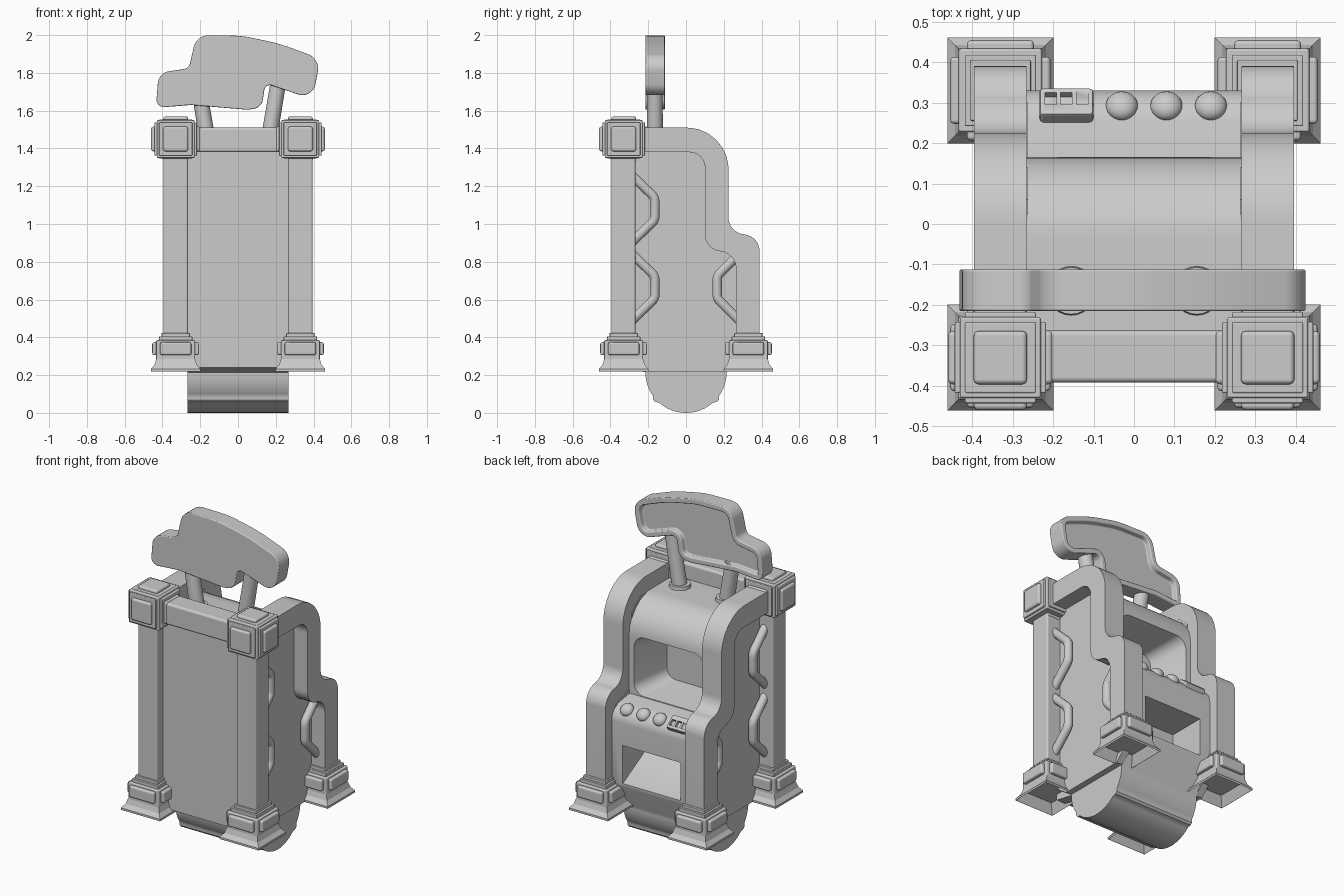
import bpy, bmesh, math
from mathutils import Vector, Matrix

if "Cube" in bpy.data.objects:
    bpy.data.objects.remove(bpy.data.objects["Cube"])


def fillet(pts, n=8):
    """Round the corners of a list of (u, v[, radius]) points."""
    out = []
    for i, p in enumerate(pts):
        c = Vector(p[:2])
        r = p[2] if len(p) > 2 else 0
        if r == 0:
            out.append(c)
            continue
        d1 = (Vector(pts[i - 1][:2]) - c).normalized()
        d2 = (Vector(pts[(i + 1) % len(pts)][:2]) - c).normalized()
        half = d1.angle(d2) / 2
        t = r / math.tan(half)
        a, b = c + d1 * t, c + d2 * t
        o = c + (d1 + d2).normalized() * (r / math.sin(half))
        for k in range(n + 1):
            out.append(o + (a - o).lerp(b - o, k / n).normalized() * r)
    return out


def activate(ob):
    bpy.ops.object.select_all(action='DESELECT')
    ob.select_set(True)
    bpy.context.view_layer.objects.active = ob


def smooth(ob, bevel=0, segs=3):
    activate(ob)
    bpy.ops.object.shade_smooth_by_angle(angle=math.radians(40))
    if bevel:
        m = ob.modifiers.new("Bevel", 'BEVEL')
        m.width, m.segments, m.limit_method = bevel, segs, 'ANGLE'
        m.angle_limit = math.radians(40)
        m.harden_normals = True
        bpy.ops.object.modifier_apply(modifier=m.name)
    return ob


def to_object(name, bm):
    bmesh.ops.recalc_face_normals(bm, faces=bm.faces)
    me = bpy.data.meshes.new(name)
    bm.to_mesh(me)
    bm.free()
    ob = bpy.data.objects.new(name, me)
    bpy.context.collection.objects.link(ob)
    return ob


def prism(name, pts, axis, a, b, end=None):
    """Extrude a 2D outline along x or y; 'end' optionally gives another far outline."""
    bm = bmesh.new()
    at = (lambda p, d: (d, p[0], p[1])) if axis == 'x' else (lambda p, d: (p[0], d, p[1]))
    A = [bm.verts.new(at(p, a)) for p in pts]
    B = [bm.verts.new(at(p, b)) for p in (end or pts)]
    bm.faces.new(A)
    bm.faces.new(B)
    for i in range(len(A)):
        j = (i + 1) % len(A)
        bm.faces.new((A[i], A[j], B[j], B[i]))
    return to_object(name, bm)


def box(name, lo, hi, bevel=0.0, segs=3):
    ob = prism(name, [(lo[1], lo[2]), (hi[1], lo[2]), (hi[1], hi[2]), (lo[1], hi[2])], 'x', lo[0], hi[0])
    return smooth(ob, bevel, segs) if bevel else ob


def cbox(name, c, h, bevel=0.006):
    return box(name, [p - q for p, q in zip(c, h)], [p + q for p, q in zip(c, h)], bevel, 2)


def cut(ob, cutter):
    cutter.hide_render = True
    activate(ob)
    m = ob.modifiers.new("Cut", 'BOOLEAN')
    m.operation, m.object, m.solver = 'DIFFERENCE', cutter, 'EXACT'
    bpy.ops.object.modifier_apply(modifier=m.name)
    bpy.data.objects.remove(cutter)


def rod(name, p, q, r1, r2):
    p, q = Vector(p), Vector(q)
    bm = bmesh.new()
    rot = (q - p).to_track_quat('Z', 'Y').to_matrix().to_4x4()
    bmesh.ops.create_cone(bm, cap_ends=True, segments=24, radius1=r1, radius2=r2, depth=(q - p).length,
                          matrix=Matrix.Translation((p + q) / 2) @ rot)
    return smooth(to_object(name, bm))


# Cabinet body: side profile with a ridged rounded underside
drum = []
for t in range(90, -91, -4):
    r = 0.215 + (0.012 if 43 < abs(t) < 53 else 0)
    a = math.radians(t)
    drum.append((r * math.sin(a), 0.215 - r * math.cos(a)))
body = prism("cabinet_body", fillet([(-.34, .24), (-.34, 1.415), (.165, 1.415, .2), (.165, .865),
                                     (.33, .84, .09), (.33, .38)] + drum), 'x', -.268, .268)
# Screen recess and dispensing slot
near = fillet([(-.235, .868, .07), (.235, .868, .07), (.235, 1.225, .07), (-.235, 1.225, .07)])
far = fillet([(-.17, .90, .06), (.17, .90, .06), (.17, 1.18, .06), (-.17, 1.18, .06)])
cut(body, prism("screen_cutter", near, 'y', .175, -.06, far))
cut(body, prism("slot_cutter", [(.4, .40), (.32, .40), (.1, .52), (.1, .63), (.4, .63)], 'x', -.195, .195))
smooth(body)

# Curved side frames, side panels, posts, caps, feet and rails
frame = fillet([(-.33, 1.51), (.225, 1.51, .22), (.225, .945, .09), (.39, .945, .09), (.39, .40),
                (.265, .40), (.265, .855, .09), (.10, .855, .09), (.10, 1.38, .08), (-.33, 1.38)])
panel = [(-.33, .30), (-.33, 1.41), (.06, 1.41), (.14, 1.34), (.14, .90), (.30, .84), (.30, .30),
         (.215, .22), (-.215, .22)]
for s, side in ((-1, "left"), (1, "right")):
    x = s * .33
    smooth(prism(side + "_curved_frame", frame, 'x', x - .065, x + .065), .014)
    prism(side + "_side_panel", panel, 'x', s * .262, s * .305)
    box(side + "_front_post", (x - .065, -.395, .40), (x + .065, -.268, 1.36), .01)

    # Stepped corner cap
    c = (x, -.33, 1.45)
    cbox(side + "_cap_core", c, (.1, .1, .1))
    for k in range(3):
        for tag, out, lat in (("step", .113, .088), ("panel", .13, .066)):
            h = [lat] * 3
            h[k] = out if k < 2 else out - .01
            cbox(f"{side}_cap_{tag}_{'xyz'[k]}", c, h, .012 if tag == "panel" else .005)

    for y, end in ((-.33, "front"), (.33, "back")):
        name = f"{side}_{end}_foot"
        # Flared hollow foot
        bm = bmesh.new()
        rings = []
        for h, z in ((.1, .28), (.128, .222), (.131, .22), (.131, .232), (.112, .255), (.103, .285)):
            rings.append([bm.verts.new((x + i * h, y + j * h, z)) for i, j in
                          ((-1, -1), (1, -1), (1, 1), (-1, 1))])
        for A, B in zip(rings, rings[1:]):
            for i in range(4):
                bm.faces.new((A[i], A[(i + 1) % 4], B[(i + 1) % 4], B[i]))
        bm.faces.new(rings[-1])
        to_object(name + "_flare", bm)
        # Stepped collar with raised panels
        cbox(name + "_collar", (x, y, .33), (.103, .103, .055))
        cbox(name + "_step", (x, y, .39), (.088, .088, .015), .004)
        cbox(name + "_neck", (x, y, .405), (.075, .075, .018), .004)
        cbox(name + "_panel_x", (x, y, .34), (.124, .083, .034), .01)
        cbox(name + "_panel_y", (x, y, .34), (.083, .124, .034), .01)

    # Bent pipe rails on the side panels
    for i, (y0, y1, z) in enumerate(((-.29, -.165, 1.08), (-.29, -.165, .665), (.285, .165, .665))):
        path = fillet([(y0, z + .18), (y1, z + .06, .05), (y1, z - .06, .05), (y0, z - .18)], 5)
        cu = bpy.data.curves.new("rail", 'CURVE')
        cu.dimensions, cu.bevel_depth, cu.bevel_resolution = '3D', .025, 5
        cu.use_fill_caps = True
        sp = cu.splines.new('POLY')
        sp.points.add(len(path) - 1)
        for pt, p in zip(sp.points, path):
            pt.co = (s * .332, p[0], p[1], 1)
        ob = bpy.data.objects.new(f"{side}_rail_{i + 1}", cu)
        bpy.context.collection.objects.link(ob)
        activate(ob)
        bpy.ops.object.convert(target='MESH')
        smooth(bpy.context.view_layer.objects.active)

# Upper cross beam
box("front_cross_beam", (-.25, -.392, 1.38), (.25, -.262, 1.51), .014)

# Sign board with a rim around its recessed back
outline = fillet([(-.435, 1.615, .04), (-.25, 1.63), (.05, 1.605), (.125, 1.615, .06), (.145, 1.745, .03),
                  (.395, 1.66, .07), (.435, 1.875, .08), (.22, 1.955, 1.0), (.02, 1.997, .6), (-.22, 2.0, .08),
                  (-.26, 1.825, .04), (-.42, 1.80, .07)])
sign = prism("sign_board", outline, 'y', -.215, -.112)
bm = bmesh.new()
bm.from_mesh(sign.data)
bm.faces.ensure_lookup_table()
back = max(bm.faces, key=lambda f: f.calc_center_median().y)
bmesh.ops.inset_region(bm, faces=[back], thickness=.03)
bmesh.ops.inset_region(bm, faces=[back], thickness=.004, depth=-.03)
bm.to_mesh(sign.data)
bm.free()
smooth(sign, .01, 3)

# Sign poles and their flanges
for tag, x0, x1, z1 in (("left", -.155, -.197, 1.66), ("right", .155, .212, 1.74)):
    rod(tag + "_sign_pole", (x0, -.165, 1.40), (x1, -.165, z1), .043, .041)
    rod(tag + "_pole_flange", (x0, -.165, 1.405), (x0, -.165, 1.435), .062, .058)

# Control buttons
tilt = Matrix.Rotation(math.radians(-38), 4, 'X')
for i, x in enumerate((-.03, .08, .19)):
    bm = bmesh.new()
    bmesh.ops.create_uvsphere(bm, u_segments=24, v_segments=12, radius=.04,
                              matrix=Matrix.Translation((x, .291, .832)) @ tilt @ Matrix.Diagonal((1, 1, .75, 1)))
    smooth(to_object(f"button_{i + 1}", bm))

# Keypad with three recessed cells
pad = cbox("keypad", (0, 0, 0), (.067, .043, .024), .01)
for k in (-1, 0, 1):
    cut(pad, box("cell_cutter", (k * .039 - .014, -.012, .006), (k * .039 + .014, .026, .05)))
pad.matrix_world = Matrix.Translation((-.167, .29, .832)) @ tilt
smooth(pad)
